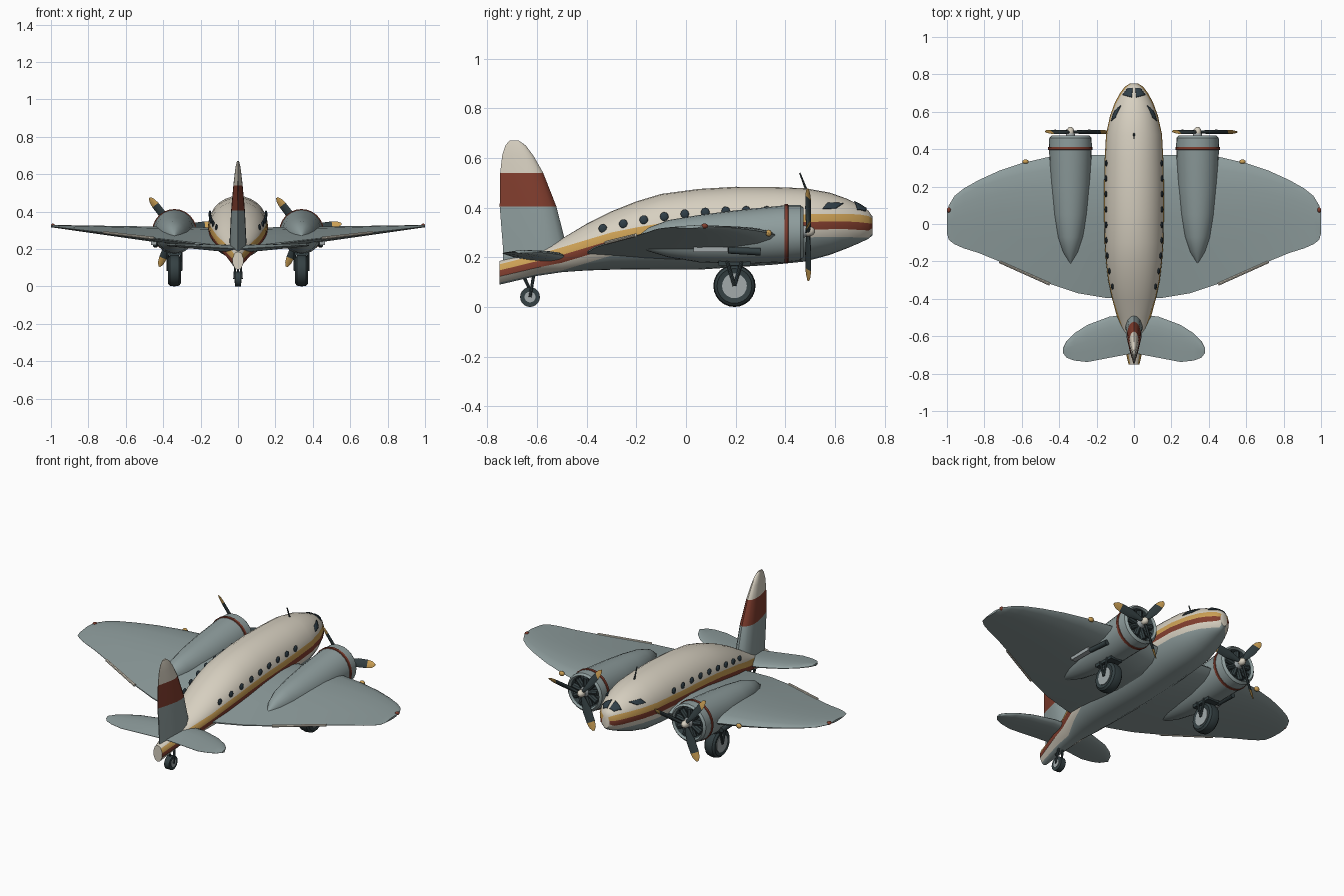
import bpy, bmesh, math
from math import sin, cos, pi, sqrt, asin, radians
from mathutils import Vector, Matrix

if "Cube" in bpy.data.objects:
    bpy.data.objects.remove(bpy.data.objects["Cube"])

MATS, PARTS = {}, []
for name, col in dict(
        cream=(.68, .63, .53), blue_grey=(.27, .335, .335), dark_red=(.22, .047, .027),
        gold=(.60, .35, .09), dark_rubber=(.035, .052, .056), dark_glass=(.03, .05, .065),
        metal=(.36, .40, .41)).items():
    m = bpy.data.materials.new(name)
    m.use_nodes = True
    m.diffuse_color = (*col, 1)
    m.node_tree.nodes["Principled BSDF"].inputs["Base Color"].default_value = (*col, 1)
    MATS[name] = m


def finish(name, bm, mats, rule=None):
    bmesh.ops.recalc_face_normals(bm, faces=bm.faces)
    me = bpy.data.meshes.new(name)
    bm.to_mesh(me)
    bm.free()
    for m in mats:
        me.materials.append(MATS[m])
    if rule:
        for p in me.polygons:
            p.material_index = rule(p)
    ob = bpy.data.objects.new(name, me)
    bpy.context.collection.objects.link(ob)
    PARTS.append(ob)
    return ob


def loft(name, rings, mats, rule=None):
    """Skin closed rings; rule(ring, segment) gives the material index."""
    bm = bmesh.new()
    vs = [[bm.verts.new(p) for p in r] for r in rings]
    n = len(vs[0])
    for i in range(len(vs) - 1):
        for j in range(n):
            k = (j + 1) % n
            f = bm.faces.new((vs[i][j], vs[i][k], vs[i + 1][k], vs[i + 1][j]))
            f.material_index = rule(i, j) if rule else 0
    bm.faces.new(vs[0]).material_index = rule(0, 0) if rule else 0
    bm.faces.new(vs[-1]).material_index = rule(len(vs) - 2, 0) if rule else 0
    return finish(name, bm, mats)


def rod(name, a, b, r1, r2, mat, seg=12):
    a, b = Vector(a), Vector(b)
    bm = bmesh.new()
    bmesh.ops.create_cone(bm, cap_ends=True, segments=seg, radius1=r1, radius2=r2, depth=(b - a).length)
    rot = (b - a).to_track_quat('Z', 'Y').to_matrix().to_4x4()
    bm.transform(Matrix.Translation((a + b) / 2) @ rot)
    return finish(name, bm, [mat])


def ball(name, c, scale, mat):
    bm = bmesh.new()
    bmesh.ops.create_uvsphere(bm, u_segments=12, v_segments=8, radius=1)
    bm.transform(Matrix.Translation(c) @ Matrix.Diagonal((*scale, 1)))
    return finish(name, bm, [mat])


def box(name, c, size, mat):
    bm = bmesh.new()
    bmesh.ops.create_cube(bm, size=1)
    bm.transform(Matrix.Translation(c) @ Matrix.Diagonal((*size, 1)))
    return finish(name, bm, [mat])


# Fuselage: y, top, bottom, half width, stripe top
BODY = [(-.75, .185, .09, .03, .172), (-.6, .225, .125, .065, .21), (-.5, .275, .14, .09, .24),
        (-.4, .335, .147, .117, .27), (-.3, .385, .15, .138, .30), (-.2, .425, .15, .15, .32),
        (-.1, .455, .15, .157, .337), (.05, .475, .15, .16, .352), (.2, .484, .16, .16, .36),
        (.35, .483, .17, .157, .368), (.48, .478, .183, .15, .373), (.58, .46, .21, .128, .375),
        (.65, .435, .237, .102, .375), (.7, .41, .258, .075, .372), (.735, .387, .275, .048, .366),
        (.75, .365, .288, .024, .356)]


def body_ring(s):
    y, top, bot, w, g = s
    c, h = (top + bot) / 2, (top - bot) / 2
    d = .031 * min(1, h / .06)
    stripe = [asin(max(-.97, min(.97, (g - k * d - c) / h))) for k in range(4)]
    up = [pi / 2 + (stripe[0] - pi / 2) * k / 6 for k in range(6)]
    low = [stripe[3] + (-pi / 2 - stripe[3]) * k / 5 for k in range(1, 6)]
    half = up + stripe + low
    right = [(w * cos(t), y, c + h * sin(t)) for t in half]
    return right + [(-x, y, z) for x, y, z in right[-2:0:-1]]


def body_rule(i, j):
    j = min(j, 27 - j)
    return {6: 1, 7: 2}.get(j, 0 if j < 9 else 3)


loft("fuselage", [body_ring(s) for s in BODY], ["cream", "gold", "dark_red", "blue_grey"], body_rule)


def section(y):
    for a, b in zip(BODY, BODY[1:]):
        if y <= b[0]:
            t = (y - a[0]) / (b[0] - a[0])
            top, bot, w = [a[k] + t * (b[k] - a[k]) for k in (1, 2, 3)]
            return (top + bot) / 2, (top - bot) / 2, w


def on_side(y, z, s):
    c, h, w = section(y)
    return s * (w * sqrt(max(0, 1 - ((z - c) / h) ** 2)) + .004), y, z + .001


def on_top(x, y, s):
    c, h, w = section(y)
    return s * x, y + .003, c + h * sqrt(max(0, 1 - (x / w) ** 2)) + .005


def pane(name, quad, project, s):
    """Thin glass plate wrapped on the hull, from four corners."""
    a, b, c, d = [Vector(q) for q in quad]
    bm = bmesh.new()
    n = 5
    g = [[bm.verts.new(project(*a.lerp(b, u / n).lerp(d.lerp(c, u / n), v / n), s))
          for u in range(n + 1)] for v in range(n + 1)]
    for v in range(n):
        for u in range(n):
            bm.faces.new((g[v][u], g[v][u + 1], g[v + 1][u + 1], g[v + 1][u]))
    ob = finish(name, bm, ["dark_glass"])
    ob.modifiers.new("thickness", 'SOLIDIFY').thickness = .004


for s in (1, -1):
    side = "left" if s > 0 else "right"
    # Cabin and cockpit glass
    for k in range(9):
        y = -.335 + k * .0825
        z = .387 - .21 * max(0, .25 - y) ** 2
        c = Vector(on_side(y, z, s))
        ball(f"cabin_window_{side}_{k}", c, (.007, .017, .018), "dark_glass")
    pane(f"cockpit_side_window_{side}", [(.55, .395), (.57, .42), (.635, .418), (.605, .397)], on_side, s)
    pane(f"windscreen_{side}", [(.008, .725), (.036, .722), (.062, .688), (.012, .675)], on_top, s)

# Wing, tailplane and fin share one aerofoil
FOIL = [(0, 0), (.03, .4), (.1, .75), (.25, 1), (.45, .95), (.7, .6), (1, .06)]


def foil_ring(le, te, axis, half):
    le, te, axis = Vector(le), Vector(te), Vector(axis)
    up = [le.lerp(te, c) + axis * half * t for c, t in FOIL]
    return up + [le.lerp(te, c) - axis * half * t for c, t in FOIL[:0:-1]]


def surface(name, half_plan, shape, mat):
    plan = [(-x, a, b) for x, a, b in half_plan[:0:-1]] + half_plan
    rings = []
    for x, a, b in plan:
        zl, zt, t = shape(abs(x))
        rings.append(foil_ring((x, a, zl), (x, b, zt), (0, 0, 1), t))
    return loft(name, rings, [mat])


WING = [(0, .37, -.4), (.15, .37, -.395), (.3, .37, -.37), (.45, .36, -.32), (.6, .325, -.25),
        (.72, .285, -.2), (.83, .235, -.155), (.91, .19, -.13), (.96, .15, -.108),
        (.99, .1, -.085), (1, .06, -.05)]
surface("wing", WING, lambda x: (.262 + .062 * x, .205 + .115 * x, .06 * (1 - x) + .006), "blue_grey")
TAIL = [(0, -.48, -.69), (.05, -.487, -.70), (.13, -.495, -.715), (.25, -.54, -.738),
        (.32, -.585, -.73), (.36, -.625, -.715), (.38, -.665, -.69)]
surface("tailplane", TAIL, lambda x: (.2 + .06 * x, .2 + .06 * x, .022 - .04 * x), "blue_grey")

# Fin: z, leading y, trailing y, half thickness
FIN = [(.15, -.47, -.735, .045), (.24, -.48, -.737, .045), (.405, -.522, -.75, .037), (.54, -.575, -.748, .025),
       (.61, -.615, -.74, .017), (.65, -.645, -.727, .011), (.671, -.675, -.71, .005)]
loft("fin", [foil_ring((0, a, z), (0, b, z), (1, 0, 0), t) for z, a, b, t in FIN],
     ["blue_grey", "dark_red", "cream"], lambda i, j: 0 if i < 2 else min(i - 1, 2))

# Nacelle: y, half width, centre z, half height
POD = [(.435, .085, .3, .085), (.462, .093, .3, .093), (.473, .101, .3, .1), (.46, .113, .298, .112),
       (.412, .115, .295, .115), (.411, .119, .295, .119), (.397, .119, .295, .119),
       (.396, .114, .294, .115), (.2, .107, .281, .108), (.05, .092, .275, .095),
       (-.07, .068, .275, .075), (-.15, .04, .272, .048), (-.21, .004, .262, .01)]
BLADE = [(.012, .008, .008), (.05, .016, .007), (.1, .024, .005), (.165, .023, .004),
         (.195, .018, .003), (.215, .006, .002)]


def blade_ring(x, ang, r, w, t):
    out = Vector((cos(ang), 0, sin(ang)))
    chord = Vector((-sin(ang) * .87, .5, cos(ang) * .87))
    thick = out.cross(chord)
    hub = Vector((x, .492, .305))
    return [hub + out * r + chord * w * cos(a) + thick * t * sin(a)
            for a in (k * pi / 4 for k in range(8))]


for s in (1, -1):
    side = "left" if s > 0 else "right"
    X = .34 * s
    loft(f"nacelle_{side}", [[(X + w * cos(a), y, c + h * sin(a)) for a in (k * pi / 12 for k in range(24))]
                             for y, w, c, h in POD],
         ["blue_grey", "dark_red", "dark_rubber"], lambda i, j: 2 if i == 0 else 1 if 4 <= i <= 6 else 0)
    # Radial engine and propeller
    for k in range(9):
        a = pi / 2 + k * 2 * pi / 9
        rod(f"engine_cylinder_{side}_{k}", (X + .02 * cos(a), .45, .3 + .02 * sin(a)),
            (X + .082 * cos(a), .45, .3 + .082 * sin(a)), .015, .017, "dark_rubber", 8)
    rod(f"engine_case_{side}", (X, .43, .302), (X, .485, .305), .036, .022, "metal")
    ball(f"spinner_{side}", (X, .492, .305), (.021, .028, .021), "cream")
    for k in range(3):
        loft(f"propeller_blade_{side}_{k}", [blade_ring(X, radians(8 + 120 * k), *b) for b in BLADE],
             ["dark_rubber", "gold"], lambda i, j: int(i >= 3))
    # Exhaust and air intake beside the nacelle
    rod(f"exhaust_{side}", (s * .445, .17, .228), (s * .44, .3, .222), .013, .015, "dark_rubber")
    box(f"exhaust_shroud_{side}", (s * .45, .1, .232), (.03, .14, .02), "metal")
    # Main gear
    box(f"wheel_well_{side}", (X, .195, .176), (.075, .13, .02), "dark_rubber")
    for y in (.165, .225):
        for dx in (-.036, .036):
            rod(f"gear_strut_{side}", (X + dx, .195, .085), (X + dx, y, .185), .007, .007, "dark_rubber", 8)
    tyre = [(-.03, .055), (-.034, .07), (-.024, .081), (0, .085), (.024, .081), (.034, .07), (.03, .055)]
    loft(f"main_tyre_{side}", [[(X + d, .195 + r * cos(a), .085 + r * sin(a))
                                for a in (k * pi / 12 for k in range(24))] for d, r in tyre], ["dark_rubber"])
    rod(f"main_hub_{side}", (X - .033, .195, .085), (X + .033, .195, .085), .05, .05, "metal", 20)
    # Wing lights and aileron edge
    ball(f"landing_light_{side}", (s * .58, .333, .297), (.017, .012, .014), "gold")
    ball(f"tip_light_{side}", (s * .99, .075, .326), (.011, .014, .01), "dark_red")
    rod(f"aileron_edge_{side}", (s * .45, -.322, .258), (s * .72, -.202, .289), .008, .007, "cream", 8)
    # Tail wheel fork
    rod(f"tail_fork_{side}", (s * .02, -.628, .04), (s * .012, -.612, .135), .006, .007, "dark_rubber", 8)

# Tail wheel, mast and tail light
rod("tail_tyre", (-.016, -.628, .04), (.016, -.628, .04), .04, .04, "dark_rubber", 20)
rod("tail_hub", (-.019, -.628, .04), (.019, -.628, .04), .022, .022, "metal", 14)
rod("tail_brace", (0, -.628, .07), (0, -.655, .125), .006, .007, "dark_rubber", 8)
rod("radio_mast", (0, .485, .47), (0, .458, .54), .005, .003, "dark_rubber", 8)

# Shading
bpy.ops.object.select_all(action='DESELECT')
for ob in PARTS:
    ob.select_set(True)
bpy.context.view_layer.objects.active = PARTS[0]
bpy.ops.object.shade_smooth_by_angle(angle=radians(35))
